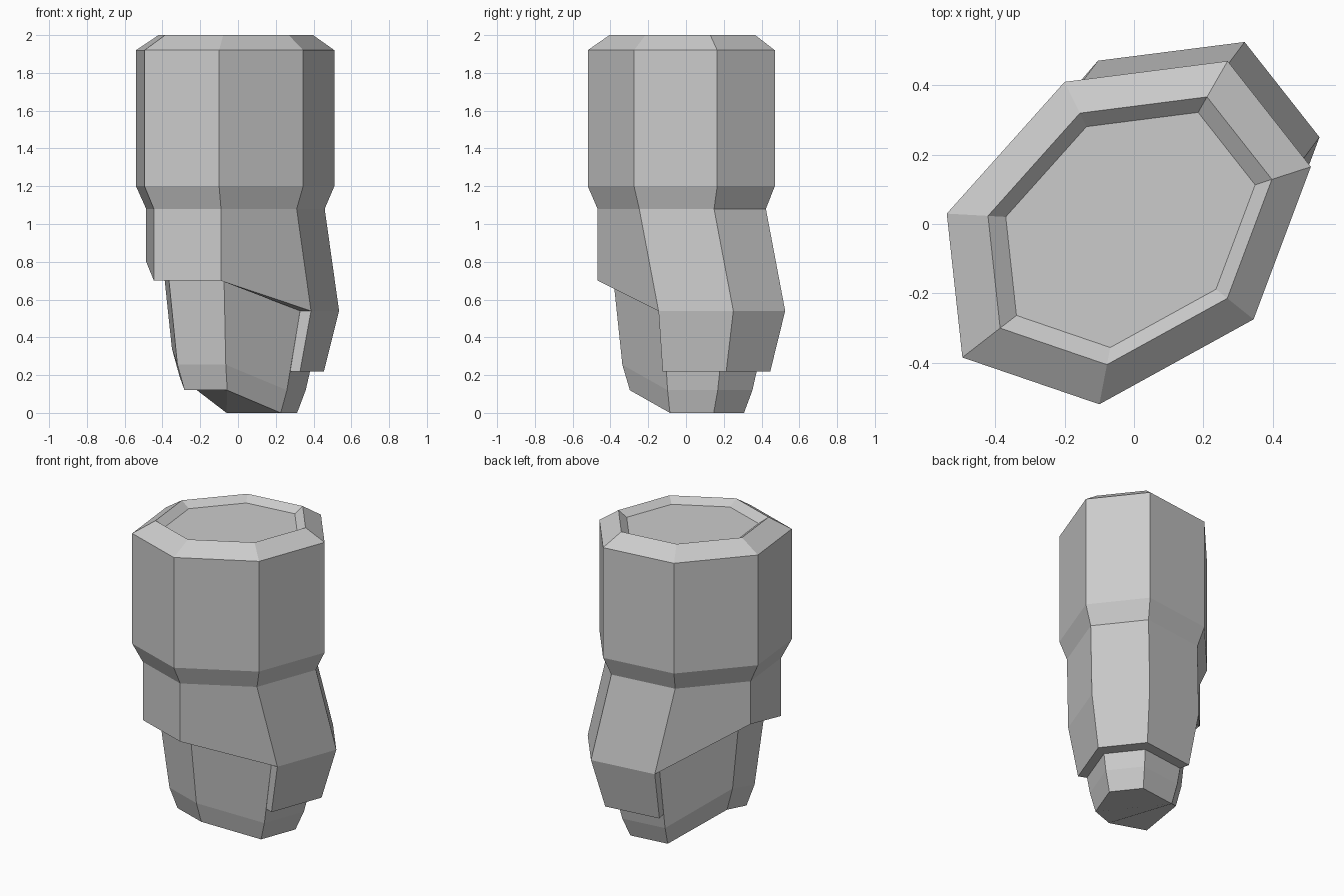
import bpy, bmesh

if "Cube" in bpy.data.objects:
    bpy.data.objects.remove(bpy.data.objects["Cube"])

# Seven-sided outline, counter-clockwise from the left corner
BASE = [(-0.54, 0.03), (-0.495, -0.385), (-0.10, -0.52), (0.345, -0.275),
        (0.51, 0.165), (0.27, 0.47), (-0.20, 0.41)]
# Lower outline: corners 3..6 are pushed out towards the back right
LIP = [(x * 0.9 + (0.076 if i > 2 else 0), y * 0.9 + (0.102 if i > 2 else 0))
       for i, (x, y) in enumerate(BASE)]


def flat_ring(scale, z):
    return [(x * scale, y * scale, z) for x, y in BASE]


def stepped_ring(near, far, z_left, z_front, z_far):
    """Ring from LIP whose corners 0, 1-2 and 3-6 sit at different heights."""
    zs = [z_left, z_front, z_front] + [z_far] * 4
    return [(x * s, y * s, z) for (x, y), s, z in
            zip(LIP, [near] * 3 + [far] * 4, zs)]


def loft(name, rings, caps):
    """Skin closed rings; caps are (ring index, corner indices)."""
    bm = bmesh.new()
    rows = [[bm.verts.new(p) for p in ring] for ring in rings]
    n = len(rows[0])
    for a, b in zip(rows, rows[1:]):
        for i in range(n):
            j = (i + 1) % n
            bm.faces.new((a[i], a[j], b[j], b[i]))
    for r, ids in caps:
        bm.faces.new([rows[r][i] for i in ids])
    bmesh.ops.recalc_face_normals(bm, faces=bm.faces)
    mesh = bpy.data.meshes.new(name)
    bm.to_mesh(mesh)
    bm.free()
    obj = bpy.data.objects.new(name, mesh)
    bpy.context.collection.objects.link(obj)
    return obj


lip = stepped_ring(1, 1, 0.80, 0.70, 0.54)
lip_inner = stepped_ring(0.82, 0.85, 0.80, 0.70, 0.54)

# Main body: recessed top, chamfered rim, waist, slanted lip, tapered foot
loft("body", [
    flat_ring(0.685, 1.96),
    flat_ring(0.78, 2.0),
    flat_ring(1.0, 1.92),
    flat_ring(1.0, 1.2),
    flat_ring(0.9, 1.08),
    lip,
    lip_inner,
    stepped_ring(0.72, 0.67, 0.34, 0.255, 0.12),
    stepped_ring(0.635, 0.585, 0.19, 0.12, 0.0),
], [(0, range(7)), (-1, (0, 1, 2, 6)), (-1, (2, 3, 4, 5, 6))])

# Guard hanging below the lip on the back right side
outer_low = stepped_ring(1, 0.85, 0, 0, 0.22)
inner_low = stepped_ring(1, 0.715, 0, 0, 0.22)
sections = [[lip[i], outer_low[i], inner_low[i], lip_inner[i]] for i in range(3, 7)]
loft("lower_guard", sections, [(0, range(4)), (-1, range(4))])
